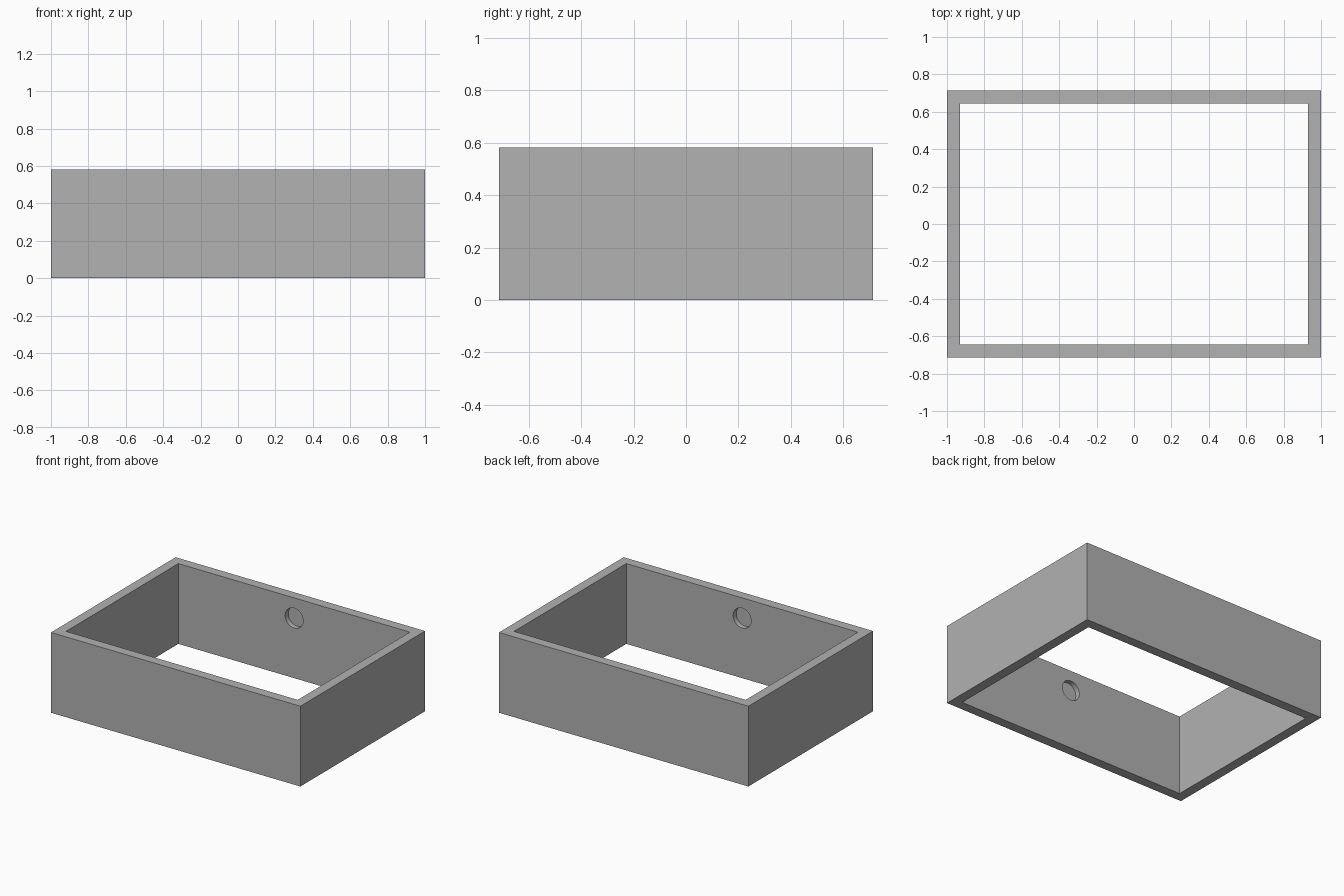
import bpy
import math

LENGTH, WIDTH, HEIGHT, WALL = 2.0, 1.428, 0.582, 0.071
HOLE_RADIUS, HOLE_DEPTH, HOLE_Z = 0.072, 0.036, 0.435

if "Cube" in bpy.data.objects:
    bpy.data.objects.remove(bpy.data.objects["Cube"], do_unlink=True)

grey = bpy.data.materials.new("plain grey")
grey.use_nodes = True
colour = (0.445, 0.445, 0.445, 1)
grey.diffuse_color = colour
grey.node_tree.nodes["Principled BSDF"].inputs["Base Color"].default_value = colour


def box(name, size):
    """Box centred on the frame's middle height."""
    bpy.ops.mesh.primitive_cube_add(size=1, location=(0, 0, HEIGHT / 2))
    obj = bpy.context.object
    obj.name = name
    obj.scale = size
    bpy.ops.object.transform_apply(location=True, rotation=False, scale=True)
    return obj


# Outer block of the frame
frame = box("rectangular_frame", (LENGTH, WIDTH, HEIGHT))
frame.data.materials.append(grey)

# Open middle
cutters = [box("opening_cutter", (LENGTH - 2 * WALL, WIDTH - 2 * WALL, HEIGHT * 2))]

# Blind round sockets in the inner faces of the two long walls
inner_y = WIDTH / 2 - WALL
for side, name in ((-1, "front_socket_cutter"), (1, "back_socket_cutter")):
    bpy.ops.mesh.primitive_cylinder_add(
        vertices=48, radius=HOLE_RADIUS, depth=2 * HOLE_DEPTH,
        location=(0, side * inner_y, HOLE_Z), rotation=(math.pi / 2, 0, 0))
    bpy.context.object.name = name
    cutters.append(bpy.context.object)

# Cut the frame, then drop the cutters
bpy.ops.object.select_all(action="DESELECT")
frame.select_set(True)
bpy.context.view_layer.objects.active = frame
for cutter in cutters:
    cutter.hide_render = True
    cut = frame.modifiers.new(cutter.name, "BOOLEAN")
    cut.operation = "DIFFERENCE"
    cut.solver = "EXACT"
    cut.object = cutter
    bpy.ops.object.modifier_apply(modifier=cut.name)
    bpy.data.objects.remove(cutter, do_unlink=True)

for face in frame.data.polygons:
    face.material_index = 0
bpy.ops.object.shade_smooth_by_angle(angle=math.radians(30))
